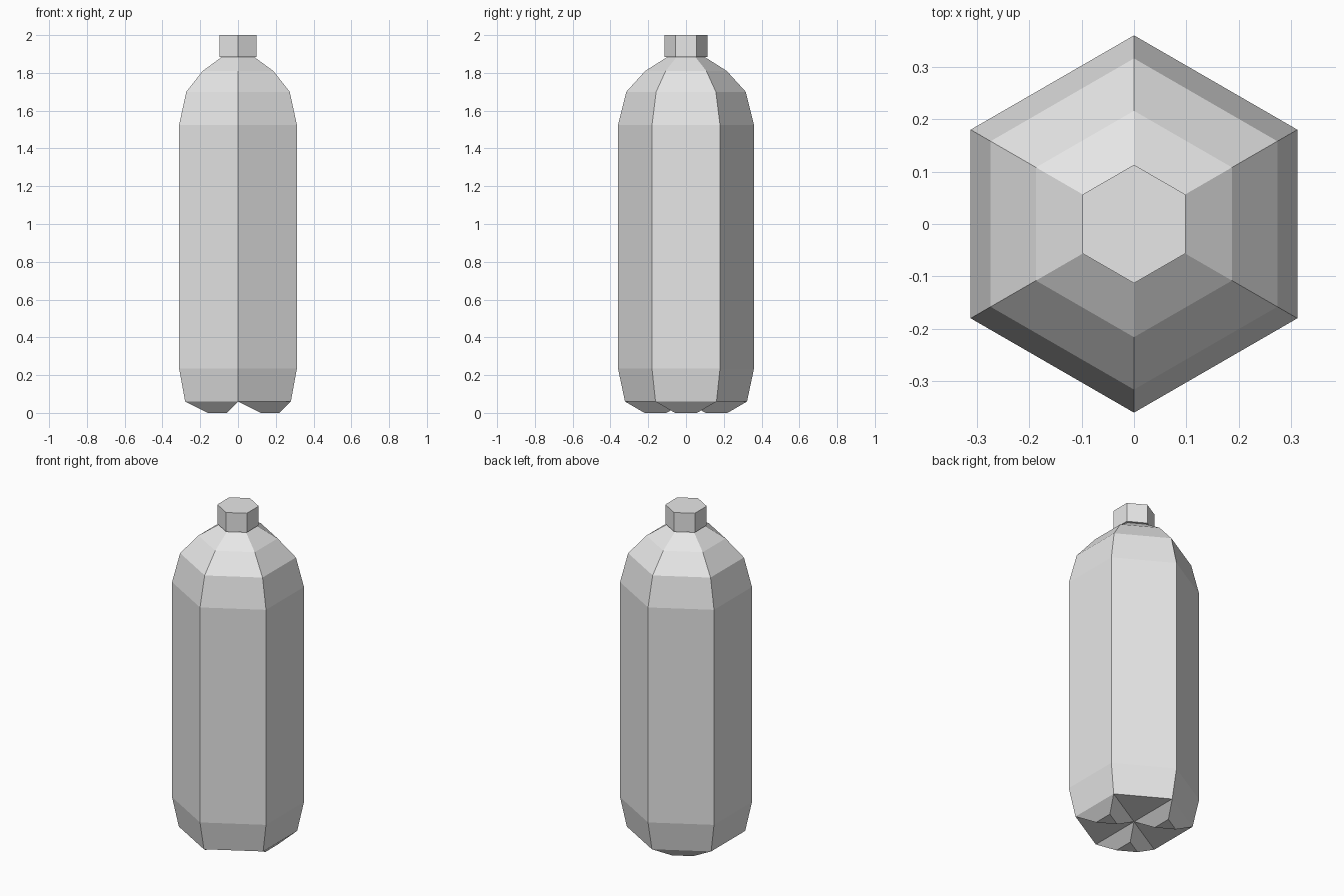
import bpy
import bmesh
from math import cos, sin, pi
from mathutils import Vector

if "Cube" in bpy.data.objects:
    bpy.data.objects.remove(bpy.data.objects["Cube"])

SIDES = 6

grey = bpy.data.materials.new("light grey")
grey.use_nodes = True
GREY = (0.8, 0.8, 0.8, 1)
grey.diffuse_color = GREY
grey.node_tree.nodes["Principled BSDF"].inputs["Base Color"].default_value = GREY


def ring(bm, radius, z):
    """Hexagon with a corner on the front and one on the back."""
    angles = [pi / 6 + i * 2 * pi / SIDES for i in range(SIDES)]
    return [bm.verts.new((radius * cos(a), radius * sin(a), z)) for a in angles]


def stack(bm, profile):
    """Join hexagons of the given (radius, height) pairs with quads."""
    rings = [ring(bm, r, z) for r, z in profile]
    for low, high in zip(rings, rings[1:]):
        for i in range(SIDES):
            j = (i + 1) % SIDES
            bm.faces.new((low[i], low[j], high[j], high[i]))
    bm.faces.new(rings[-1])
    return rings


def finish(bm, name):
    bmesh.ops.recalc_face_normals(bm, faces=bm.faces)
    mesh = bpy.data.meshes.new(name)
    bm.to_mesh(mesh)
    bm.free()
    mesh.materials.append(grey)
    bpy.context.collection.objects.link(bpy.data.objects.new(name, mesh))


# Bottle body: tapered base, straight wall, stepped shoulder, narrow neck
BASE_Z = 0.06
bm = bmesh.new()
rings = stack(bm, [(0.323, BASE_Z), (0.36, 0.235), (0.36, 1.525),
                   (0.316, 1.70), (0.216, 1.81), (0.098, 1.885)])

# Underside: six wedges, every other one drawn down into a small foot
base = rings[0]
centre = bm.verts.new((0, 0, BASE_Z))
for i in range(SIDES):
    wedge = [base[i], base[(i + 1) % SIDES], centre]
    if i % 2 == 0:
        bm.faces.new(wedge)
        continue
    middle = sum((v.co for v in wedge), Vector()) / 3
    foot = []
    for v in wedge:
        p = middle.lerp(v.co, 0.36)
        foot.append(bm.verts.new((p.x, p.y, 0)))
    bm.faces.new(foot)
    for k in range(3):
        n = (k + 1) % 3
        bm.faces.new((wedge[k], wedge[n], foot[n], foot[k]))
finish(bm, "bottle_body")

# Screw cap: plain hexagonal block
bm = bmesh.new()
cap = stack(bm, [(0.113, 1.885), (0.113, 2.0)])
bm.faces.new(cap[0])
finish(bm, "bottle_cap")
